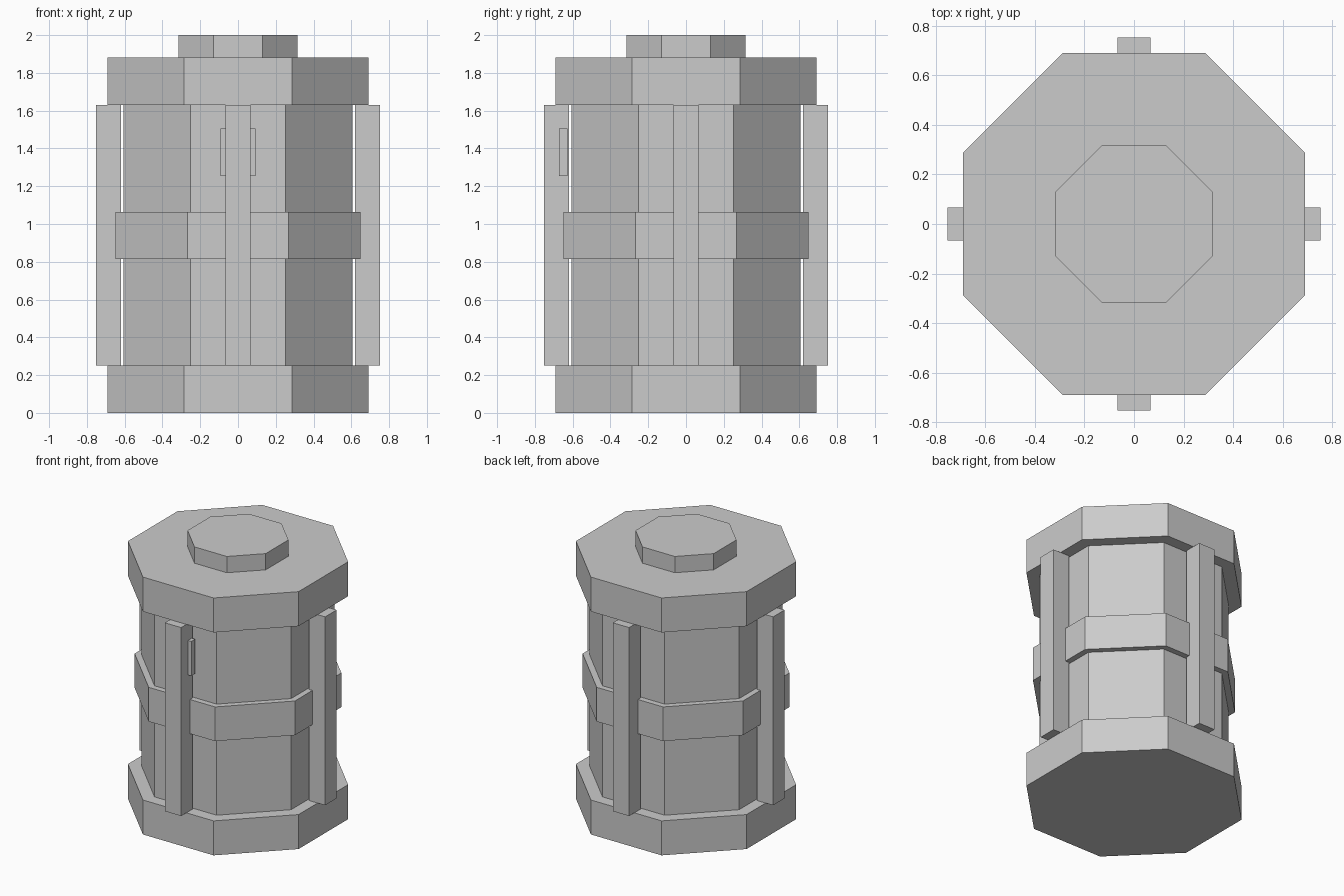
import bpy
import math

cube = bpy.data.objects.get("Cube")
if cube:
    bpy.data.objects.remove(cube, do_unlink=True)

# Single grey finish
grey = bpy.data.materials.new("plain_grey")
grey.use_nodes = True
COLOUR = (0.6, 0.6, 0.6, 1)
grey.diffuse_color = COLOUR
grey.node_tree.nodes["Principled BSDF"].inputs["Base Color"].default_value = COLOUR


def finish(name):
    obj = bpy.context.object
    obj.name = name
    obj.data.materials.append(grey)
    return obj


def octagon(name, apothem, bottom, top):
    """Eight-sided drum with flat sides facing the axes."""
    bpy.ops.mesh.primitive_cylinder_add(
        vertices=8, radius=apothem / math.cos(math.pi / 8),
        depth=top - bottom, location=(0, 0, (bottom + top) / 2),
        rotation=(0, 0, math.pi / 8))
    return finish(name)


def box(name, size, centre, turn=0):
    bpy.ops.mesh.primitive_cube_add(size=1, location=centre, rotation=(0, 0, turn))
    obj = finish(name)
    obj.scale = size
    return obj


# Stacked drums
octagon("base_cap", 0.69, 0, 0.252)
octagon("body", 0.606, 0.252, 1.629)
octagon("middle_band", 0.648, 0.814, 1.064)
octagon("top_cap", 0.69, 1.629, 1.881)
octagon("lid_knob", 0.316, 1.881, 2)

# Four upright posts standing just off the body
for i, side in enumerate(("left", "back", "right", "front")):
    a = i * math.pi / 2
    box(side + "_post", (0.132, 0.132, 1.377),
        (0.685 * math.cos(a), 0.685 * math.sin(a), 0.9405), a)

# Small plate crossing the front post
box("front_plate", (0.186, 0.044, 0.252), (0, -0.65, 1.379))
